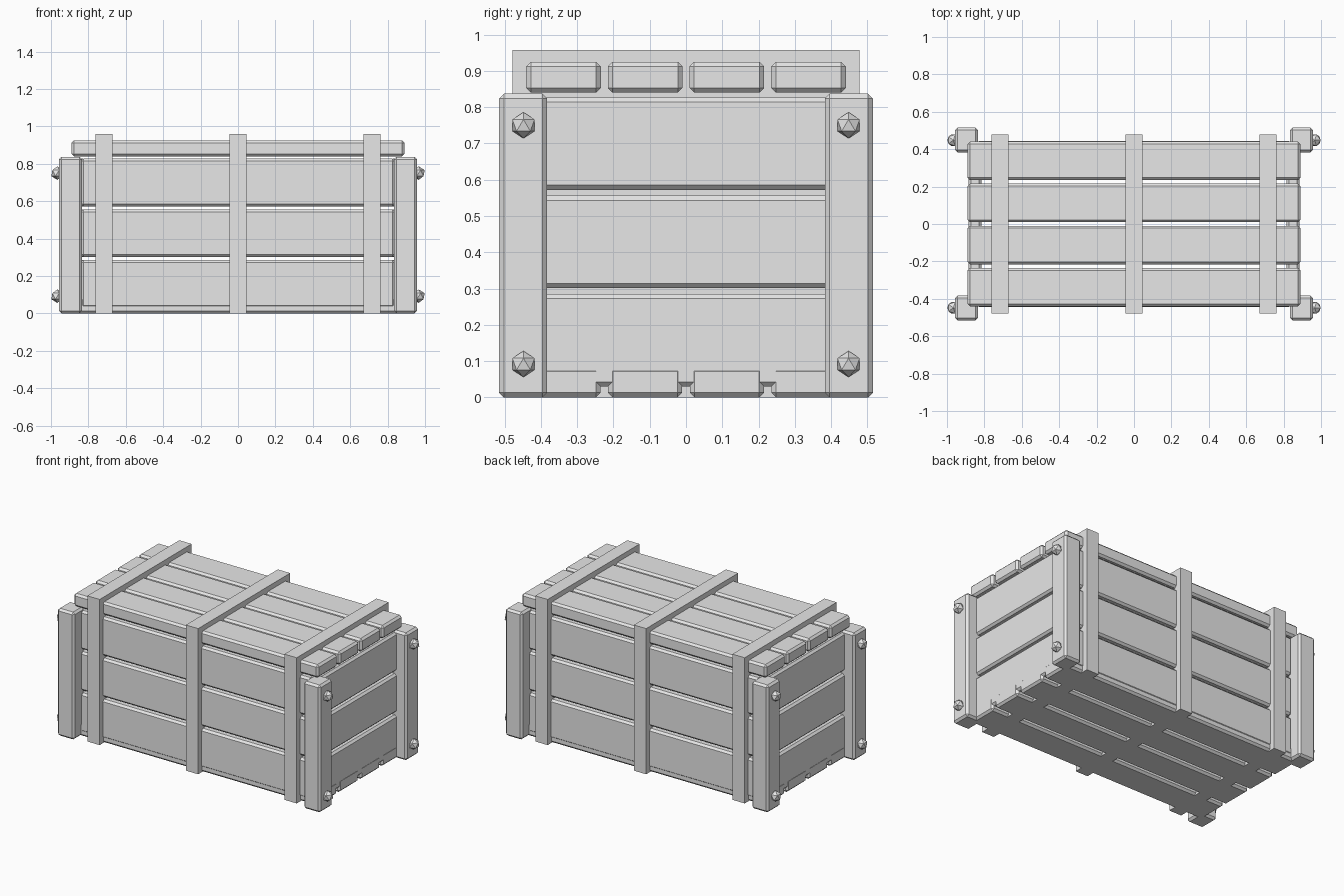
import bpy

if "Cube" in bpy.data.objects:
    bpy.data.objects.remove(bpy.data.objects["Cube"], do_unlink=True)

GREY = (0.8, 0.8, 0.8, 1)
grey = bpy.data.materials.new("plain_grey")
grey.use_nodes = True
grey.diffuse_color = GREY
grey.node_tree.nodes["Principled BSDF"].inputs["Base Color"].default_value = GREY


def box(name, low, high, bevel=0.0):
    """Box between two corners, with an optional chamfer on every edge."""
    centre = [(a + b) / 2 for a, b in zip(low, high)]
    bpy.ops.mesh.primitive_cube_add(size=1, location=centre)
    ob = bpy.context.object
    ob.name = name
    ob.scale = [b - a for a, b in zip(low, high)]
    bpy.ops.object.transform_apply(location=False, rotation=False, scale=True)
    ob.data.materials.append(grey)
    if bevel:
        mod = ob.modifiers.new("chamfer", 'BEVEL')
        mod.width = bevel
        mod.segments = 1
    return ob


CHAMFER = 0.013
SIDES = (("left", 1), ("right", -1))
ENDS = (("front", -1), ("back", 1))

# Lid and floor slats running along the length
for i in range(4):
    y = (i - 1.5) * 0.225
    box(f"lid_slat_{i + 1}", (-0.89, y - 0.103, 0.84), (0.89, y + 0.103, 0.925), CHAMFER)
    box(f"floor_slat_{i + 1}", (-0.886, y - 0.102, 0), (0.886, y + 0.102, 0.085), CHAMFER)

# Three rows of planks on all four walls
for row in range(3):
    low = 0.03 + row * 0.271
    high = low + 0.255
    for name, s in ENDS:
        y = sorted((s * 0.37, s * 0.443))
        box(f"{name}_plank_{row + 1}", (-0.84, y[0], low), (0.84, y[1], high), CHAMFER)
    for name, s in SIDES:
        x = sorted((s * 0.815, s * 0.885))
        box(f"{name}_plank_{row + 1}", (x[0], -0.43, low), (x[1], 0.43, high), CHAMFER)

# Corner posts with two faceted bolts each
for side, sx in SIDES:
    for end, sy in ENDS:
        x = sorted((sx * 0.835, sx * 0.957))
        y = sorted((sy * 0.383, sy * 0.515))
        box(f"{end}_{side}_post", (x[0], y[0], 0), (x[1], y[1], 0.837), CHAMFER)
        for level, z in (("lower", 0.092), ("upper", 0.75)):
            bpy.ops.mesh.primitive_ico_sphere_add(
                subdivisions=1, radius=0.036, location=(sx * 0.966, sy * 0.448, z))
            bolt = bpy.context.object
            bolt.name = f"{end}_{side}_{level}_bolt"
            bolt.data.materials.append(grey)

# Straps around the whole crate
for name, x in (("right", -0.717), ("middle", 0), ("left", 0.717)):
    box(f"{name}_strap", (x - 0.045, -0.478, 0), (x + 0.045, 0.478, 0.958))
